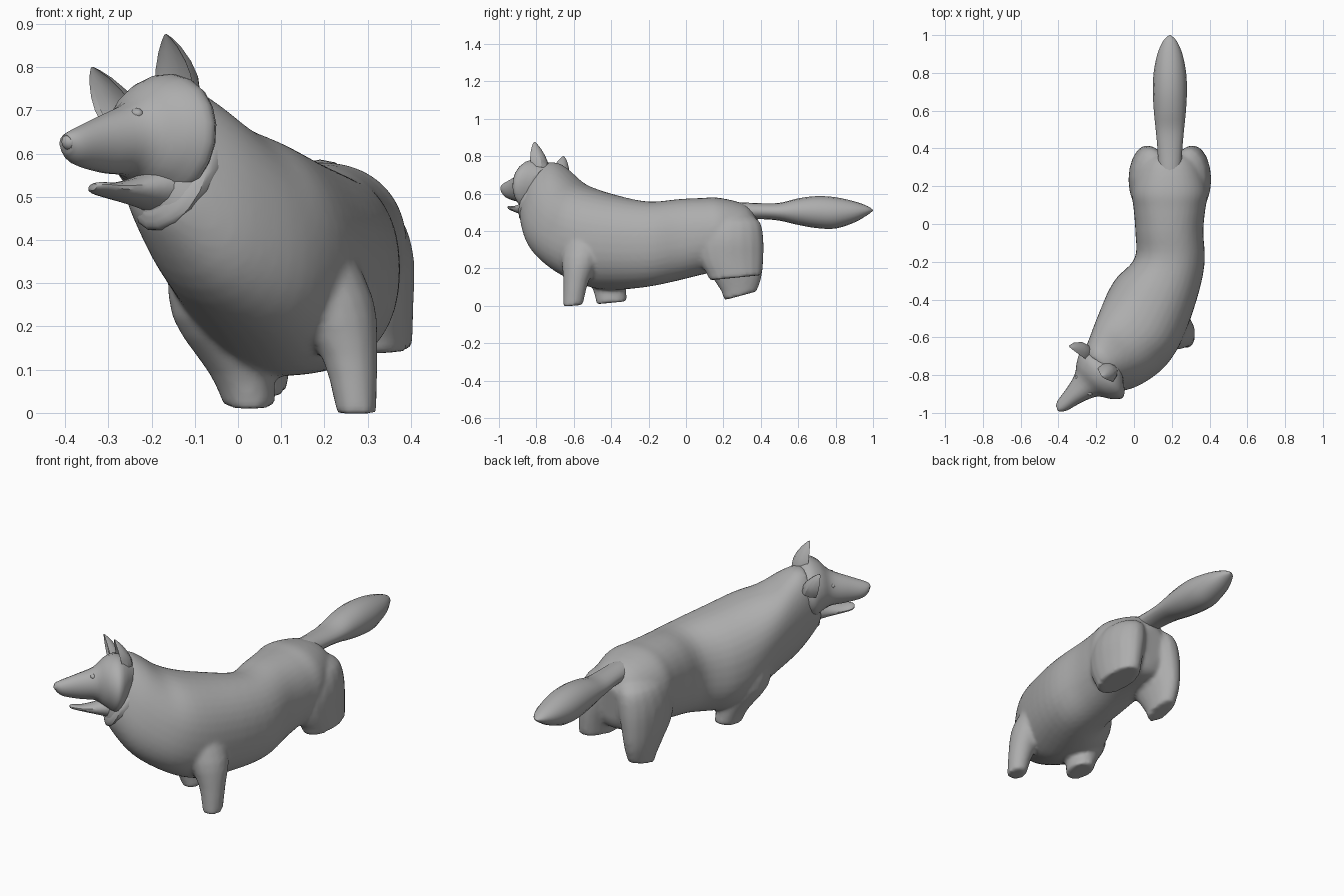
import bpy, bmesh, math
from mathutils import Vector

if "Cube" in bpy.data.objects:
    bpy.data.objects.remove(bpy.data.objects["Cube"])

fur = bpy.data.materials.new("grey fur")
fur.diffuse_color = (0.42, 0.42, 0.42, 1)
fur.use_nodes = True
fur.node_tree.nodes["Principled BSDF"].inputs["Base Color"].default_value = fur.diffuse_color


def spline(rows, steps):
    """Catmull-Rom interpolation through rows of equal length."""
    out = []
    for i in range(len(rows) - 1):
        a, b, c, d = (rows[max(0, min(len(rows) - 1, i + k))] for k in (-1, 0, 1, 2))
        for s in range(steps):
            t = s / steps
            out.append([0.5 * (2 * q + (r - p) * t + (2 * p - 5 * q + 4 * r - u) * t * t
                               + (3 * q - p - 3 * r + u) * t ** 3)
                        for p, q, r, u in zip(a, b, c, d)])
    return out + [list(rows[-1])]


def smooth(ob, angle):
    bpy.ops.object.select_all(action='DESELECT')
    ob.select_set(True)
    bpy.context.view_layer.objects.active = ob
    bpy.ops.object.shade_smooth_by_angle(angle=math.radians(angle))


def loft(name, rings, angle=40):
    """Skin closed rings of points and cap both ends."""
    bm = bmesh.new()
    loops = [[bm.verts.new(p) for p in ring] for ring in rings]
    n = len(loops[0])
    for a, b in zip(loops, loops[1:]):
        for i in range(n):
            bm.faces.new((a[i], a[(i + 1) % n], b[(i + 1) % n], b[i]))
    bm.faces.new(loops[0])
    bm.faces.new(loops[-1])
    bmesh.ops.recalc_face_normals(bm, faces=bm.faces)
    me = bpy.data.meshes.new(name)
    bm.to_mesh(me)
    bm.free()
    ob = bpy.data.objects.new(name, me)
    bpy.context.collection.objects.link(ob)
    me.materials.append(fur)
    smooth(ob, angle)
    return ob


def spine(name, rows, steps=4, n=20, roll=0.0, power=1.0):
    """Rows: top point, bottom point, half width, heading in degrees from -y to -x."""
    rings = []
    for r in spline(rows, steps):
        top, bot, w, h = Vector(r[:3]), Vector(r[3:6]), max(r[6], 0.002), math.radians(r[7])
        mid, up = (top + bot) / 2, (top - bot) / 2
        side = Vector((math.cos(h), -math.sin(h), roll)).normalized() * w
        ring = []
        for k in range(n):
            c, s = math.cos(k * math.tau / n), math.sin(k * math.tau / n)
            ring.append(mid + up * math.copysign(abs(c) ** power, c)
                        + side * math.copysign(abs(s) ** power, s))
        rings.append(ring)
    return loft(name, rings)


def limb(name, rows, tilt=0.0, n=18):
    """Rows: x, y, z, radius x, radius y; the last ring is tilted along y."""
    rings = []
    data = spline(rows, 3)
    for j, (x, y, z, rx, ry) in enumerate(data):
        f = tilt if j == len(data) - 1 else 0
        rings.append([(x + rx * math.cos(k * math.tau / n), y + ry * math.sin(k * math.tau / n),
                       z + f * math.sin(k * math.tau / n)) for k in range(n)])
    return loft(name, rings)


# torso and neck, turning towards the left at the chest
torso = spine("torso", [
    (.19, .39, .45, .19, .37, .27, .07, 0),
    (.19, .33, .535, .19, .33, .21, .15, 0),
    (.19, .18, .577, .19, .18, .185, .20, 0),
    (.188, .08, .576, .188, .08, .165, .19, 0),
    (.187, -.04, .57, .187, -.04, .135, .18, 0),
    (.188, -.2, .557, .188, -.2, .102, .186, 5),
    (.11, -.38, .592, .105, -.38, .085, .222, 25),
    (.03, -.53, .637, .06, -.50, .10, .235, 35),
    (-.05, -.60, .675, .01, -.66, .175, .215, 37),
    (-.11, -.66, .735, -.09, -.785, .285, .175, 40),
    (-.15, -.70, .765, -.18, -.84, .42, .135, 43),
    (-.18, -.74, .765, -.21, -.84, .49, .105, 45)], n=36, power=.9)

# hind legs, the left one reaching lower
haunch = [(.26, .24, .50, .05, .08), (.288, .245, .45, .09, .15), (.303, .235, .36, .104, .18),
          (.316, .24, .25, .09, .175)]
legs = [
    limb("hind_leg_right", haunch + [(.325, .265, .15, .078, .14)], tilt=.014),
    limb("hind_leg_left", [(.38 - r[0],) + r[1:] for r in haunch] +
         [(.06, .272, .15, .07, .132), (.063, .287, .052, .048, .082)], tilt=.022),
    # front legs
    limb("front_leg_right", [(.16, -.54, .40, .09, .10), (.21, -.56, .26, .105, .105),
                             (.258, -.588, .13, .065, .068), (.274, -.605, .0, .046, .053)],
         tilt=.004),
    limb("front_leg_left", [(-.06, -.47, .36, .105, .10), (-.045, -.45, .22, .107, .115),
                            (.008, -.41, .09, .074, .09), (.028, -.398, .016, .06, .082)],
         tilt=.008)]

# merge legs into the torso with soft blends
bpy.ops.object.select_all(action='DESELECT')
for ob in [torso] + legs:
    ob.select_set(True)
bpy.context.view_layer.objects.active = torso
bpy.ops.object.join()
torso.name = "body"
remesh = torso.modifiers.new("skin", 'REMESH')
remesh.mode = 'VOXEL'
remesh.voxel_size = .011
remesh.use_smooth_shade = True
soften = torso.modifiers.new("soften", 'SMOOTH')
soften.factor = .5
soften.iterations = 6

# tail, swelling then tapering to a point
spine("tail", [(.19, y, t, .19, y, b, w, 0) for y, t, b, w in (
    (.2, .55, .47, .05), (.28, .553, .46, .06), (.4, .548, .463, .066), (.5, .55, .455, .075),
    (.6, .574, .432, .085), (.7, .586, .415, .09), (.8, .58, .413, .086),
    (.9, .558, .445, .066), (.97, .533, .485, .035), (1.0, .512, .508, .004))], n=16)

# head with upper muzzle
spine("head", [
    (-.13, -.715, .74, -.14, -.76, .53, .11, 45),
    (-.18, -.765, .78, -.155, -.825, .495, .165, 45),
    (-.22, -.81, .765, -.195, -.85, .525, .138, 45),
    (-.26, -.85, .718, -.25, -.86, .55, .085, 45),
    (-.325, -.91, .685, -.305, -.90, .556, .056, 45),
    (-.385, -.965, .655, -.37, -.955, .575, .037, 45),
    (-.402, -.98, .643, -.395, -.978, .602, .02, 45)], roll=.2)

# lower jaw, hanging open
spine("lower_jaw", [
    (-.18, -.81, .58, -.17, -.82, .46, .08, 45),
    (-.235, -.86, .548, -.22, -.86, .478, .056, 45),
    (-.29, -.905, .532, -.275, -.90, .495, .042, 45),
    (-.325, -.935, .533, -.32, -.93, .507, .03, 45),
    (-.337, -.945, .53, -.335, -.943, .515, .014, 45)], n=14, roll=.2)

# throat ruff under the cheeks
spine("throat_ruff", [
    (-.10, -.72, .68, -.14, -.79, .42, .125, 42),
    (-.13, -.77, .64, -.18, -.85, .425, .115, 43),
    (-.16, -.80, .60, -.20, -.85, .46, .06, 45)], n=16, roll=.2)


def ear(name, base, tip, width, depth):
    """Tapered ear with a scooped front."""
    base, tip = Vector(base), Vector(tip)
    side, front = Vector((.7, -.66, .2)).normalized(), Vector((-.7, -.7, 0))
    rings = []
    for t, s in ((0, 1), (.25, 1.02), (.5, .85), (.75, .55), (.92, .25), (1, .05)):
        c = base.lerp(tip, t)
        ring = []
        for k in range(12):
            a = k * math.tau / 12
            f = math.sin(a) if math.sin(a) < 0 else -.35 * math.sin(a)
            ring.append(c + side * math.cos(a) * width * s + front * f * depth * s)
        rings.append(ring)
    return loft(name, rings, 30)


ear("ear_right", (-.145, -.79, .735), (-.168, -.81, .876), .056, .062)
ear("ear_left", (-.275, -.69, .68), (-.338, -.655, .80), .055, .06)


def ball(name, loc, scale):
    bpy.ops.mesh.primitive_uv_sphere_add(segments=12, ring_count=8, radius=1, location=loc)
    ob = bpy.context.object
    ob.name = name
    ob.scale = scale
    ob.rotation_euler.z = math.radians(-45)
    ob.data.materials.append(fur)
    bpy.ops.object.shade_smooth()


# nose and eyes
ball("nose", (-.388, -.973, .627), (.021, .021, .02))
ball("eye_right", (-.235, -.893, .692), (.018, .014, .013))
ball("eye_left", (-.298, -.815, .668), (.016, .012, .012))
